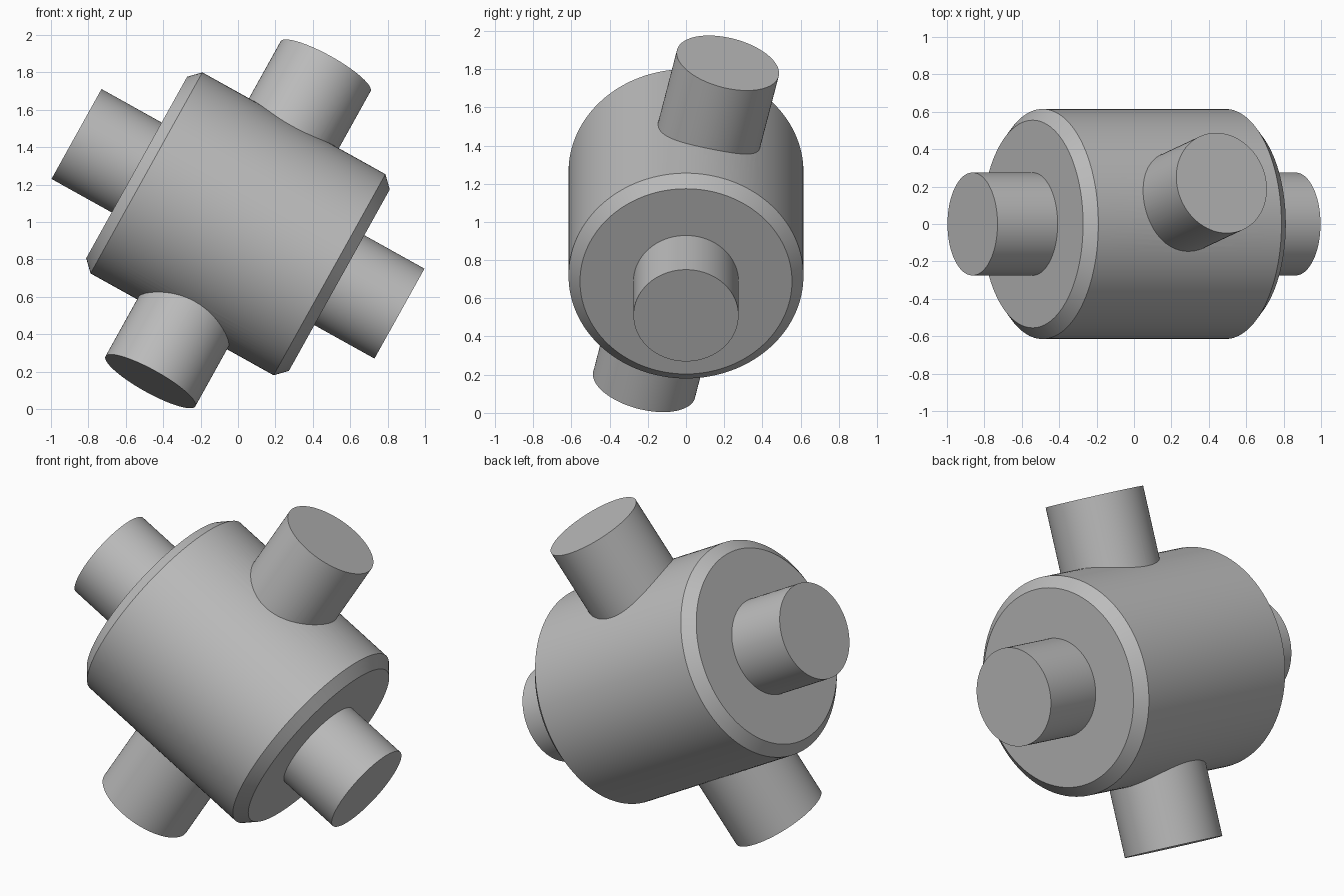
import bpy
import bmesh
import math
from mathutils import Matrix, Vector

SEGMENTS = 128
CENTRE = Vector((0, 0, 0.99))
HALF_LENGTH = 0.988
PIN_RADIUS = 0.275
BODY_RADIUS, BODY_HALF, CHAMFER = 0.615, 0.62, 0.06

cube = bpy.data.objects.get("Cube")
if cube:
    bpy.data.objects.remove(cube, do_unlink=True)

grey = bpy.data.materials.new("plain grey")
grey.use_nodes = True
colour = (0.5, 0.5, 0.5, 1)
grey.diffuse_color = colour
grey.node_tree.nodes["Principled BSDF"].inputs["Base Color"].default_value = colour


def turned_part(name, half_profile, axis):
    """Solid turned about an axis from (radius, height) points, mirrored end to end."""
    profile = [(r, -h) for r, h in half_profile] + [(r, h) for r, h in reversed(half_profile)]
    bm = bmesh.new()
    rings = []
    for r, h in profile:
        ring = []
        for i in range(SEGMENTS):
            a = math.tau * i / SEGMENTS
            ring.append(bm.verts.new((r * math.cos(a), r * math.sin(a), h)))
        rings.append(ring)
    for low, high in zip(rings, rings[1:]):
        for i in range(SEGMENTS):
            j = (i + 1) % SEGMENTS
            bm.faces.new((low[i], low[j], high[j], high[i]))
    bm.faces.new(reversed(rings[0]))
    bm.faces.new(rings[-1])
    turn = Vector(axis).to_track_quat('Z', 'Y').to_matrix().to_4x4()
    bm.transform(Matrix.Translation(CENTRE) @ turn)
    bmesh.ops.recalc_face_normals(bm, faces=bm.faces)
    mesh = bpy.data.meshes.new(name)
    bm.to_mesh(mesh)
    bm.free()
    mesh.materials.append(grey)
    obj = bpy.data.objects.new(name, mesh)
    bpy.context.collection.objects.link(obj)
    return obj


# Chamfered drum with a shaft stub on each end
drum = turned_part("drum_with_shaft", [
    (PIN_RADIUS, HALF_LENGTH),
    (PIN_RADIUS, BODY_HALF),
    (BODY_RADIUS - CHAMFER, BODY_HALF),
    (BODY_RADIUS, BODY_HALF - CHAMFER),
], (0.863, 0, -0.48))

# Pin through the drum, square to the shaft
pin = turned_part("cross_pin", [(PIN_RADIUS, HALF_LENGTH)], (0.47, 0.22, 0.845))

# Join both into one solid
union = drum.modifiers.new("join_pin", 'BOOLEAN')
union.operation = 'UNION'
union.solver = 'EXACT'
union.object = pin
bpy.ops.object.select_all(action='DESELECT')
bpy.context.view_layer.objects.active = drum
drum.select_set(True)
bpy.ops.object.modifier_apply(modifier=union.name)
bpy.data.objects.remove(pin, do_unlink=True)
bpy.ops.object.shade_smooth_by_angle(angle=math.radians(25))
